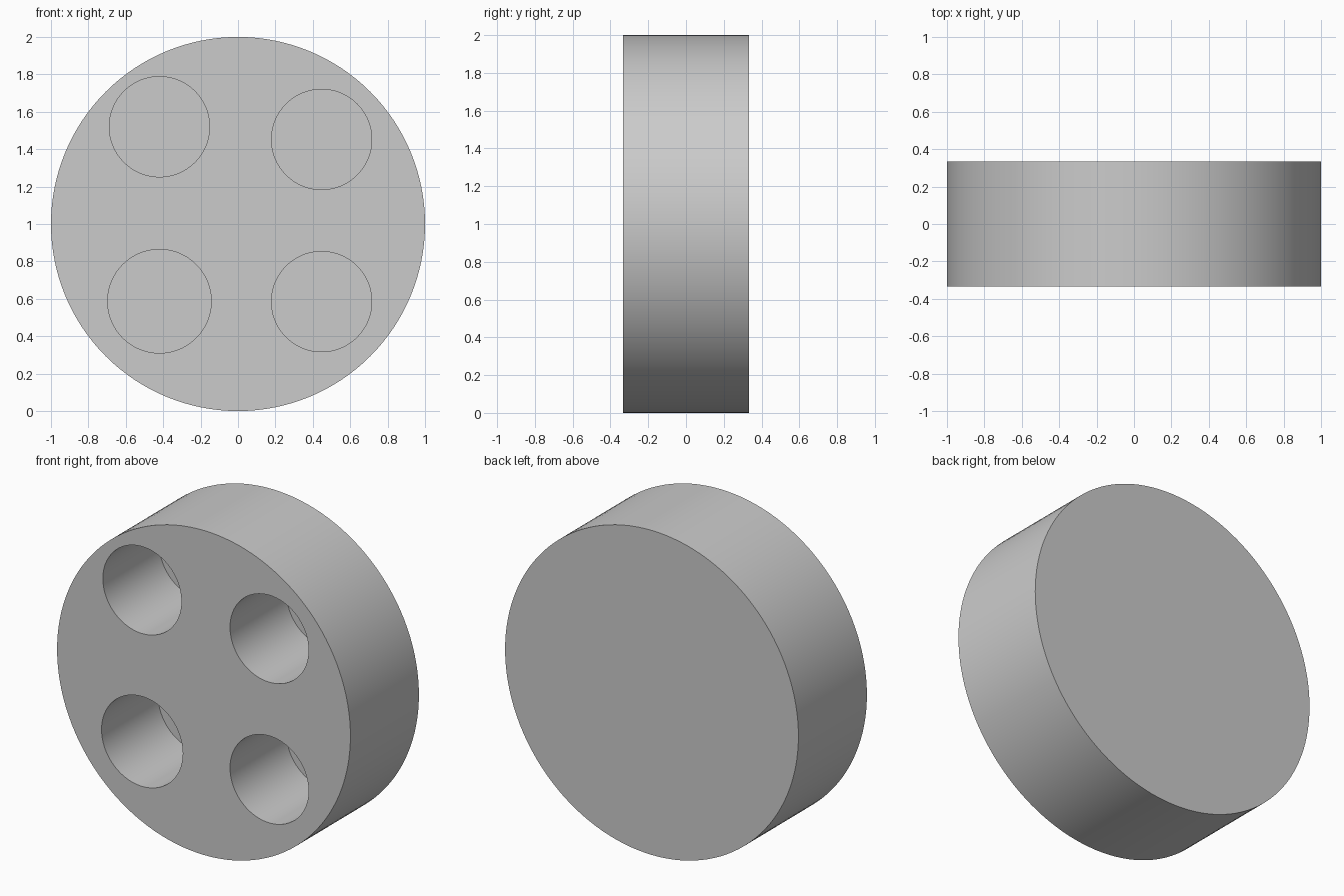
import bpy
from math import pi, radians

cube = bpy.data.objects.get("Cube")
if cube:
    bpy.data.objects.remove(cube)

DEPTH = 0.667
HOLE_DEPTH = 0.55
FRONT = -DEPTH / 2

# Plain grey material
grey = bpy.data.materials.new("plain_grey")
grey.use_nodes = True
colour = (0.6, 0.6, 0.6, 1)
grey.diffuse_color = colour
grey.node_tree.nodes["Principled BSDF"].inputs["Base Color"].default_value = colour


def cylinder(name, x, z, radius, y_front, y_back, sides):
    """Cylinder lying along y."""
    bpy.ops.mesh.primitive_cylinder_add(
        vertices=sides, radius=radius, depth=y_back - y_front,
        location=(x, (y_front + y_back) / 2, z), rotation=(pi / 2, 0, 0))
    obj = bpy.context.object
    obj.name = name
    obj.data.materials.append(grey)
    return obj


# Thick round disc standing on its rim
disc = cylinder("disc_body", 0, 1, 1, FRONT, -FRONT, 128)

# Four blind holes in the front face: x, z, radius
holes = {
    "upper_right": (-0.42, 1.52, 0.268),
    "upper_left": (0.447, 1.452, 0.268),
    "lower_right": (-0.42, 0.587, 0.277),
    "lower_left": (0.447, 0.585, 0.268),
}
for name, (x, z, radius) in holes.items():
    cutter = cylinder(name + "_hole_cutter", x, z, radius,
                      FRONT - 0.1, FRONT + HOLE_DEPTH, 96)
    cutter.hide_render = True
    cut = disc.modifiers.new(name + "_hole", "BOOLEAN")
    cut.operation = "DIFFERENCE"
    cut.solver = "EXACT"
    cut.object = cutter
    bpy.context.view_layer.objects.active = disc
    bpy.ops.object.modifier_apply(modifier=cut.name)
    bpy.data.objects.remove(cutter)

# Smooth round walls, crisp rims
bpy.ops.object.select_all(action="DESELECT")
disc.select_set(True)
bpy.context.view_layer.objects.active = disc
bpy.ops.object.shade_smooth_by_angle(angle=radians(30))
